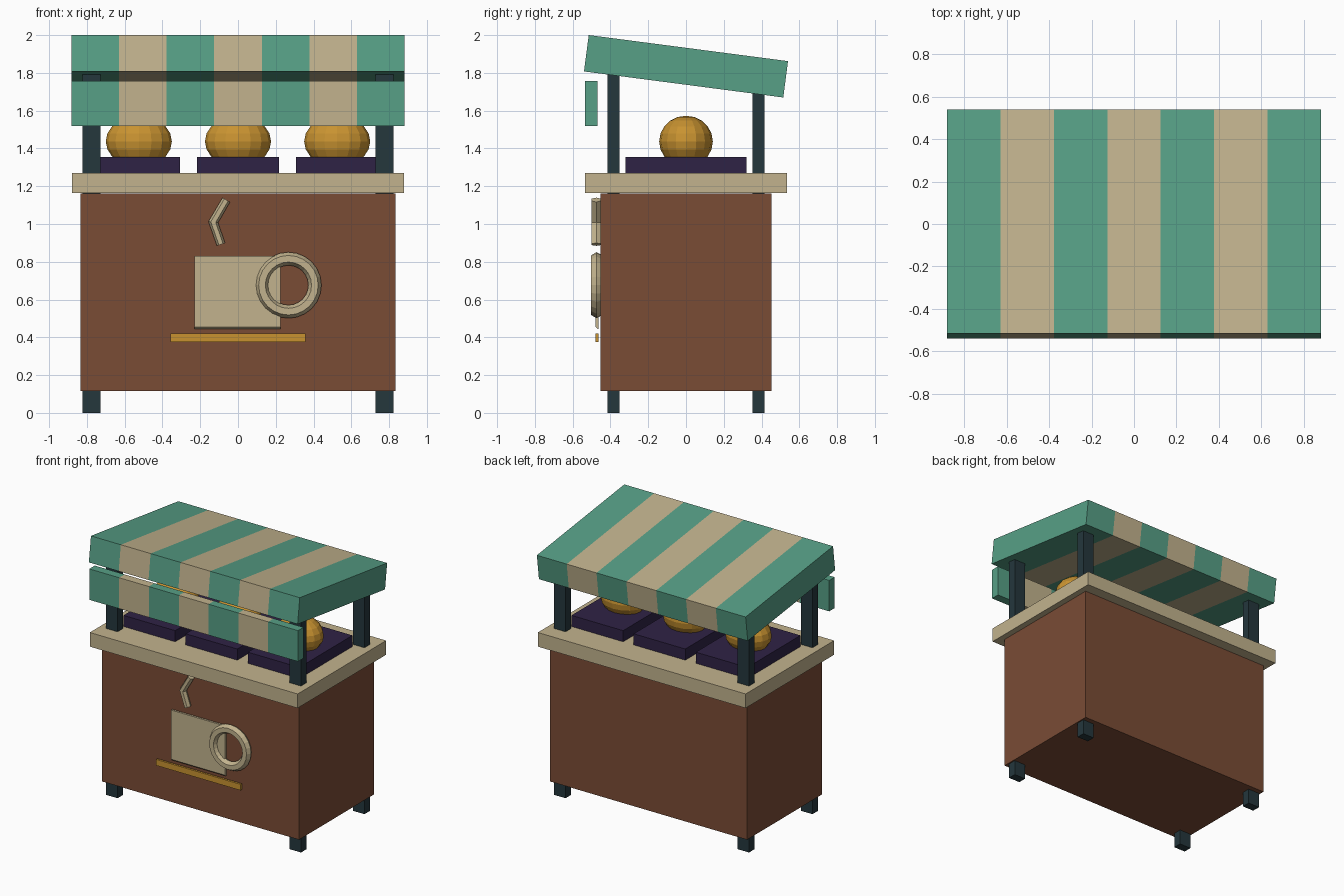
import bpy, bmesh, math
from mathutils import Matrix, Vector

if "Cube" in bpy.data.objects:
    bpy.data.objects.remove(bpy.data.objects["Cube"], do_unlink=True)


def material(name, rgb):
    m = bpy.data.materials.new(name)
    m.use_nodes = True
    m.diffuse_color = (*rgb, 1)
    m.node_tree.nodes["Principled BSDF"].inputs["Base Color"].default_value = (*rgb, 1)
    return m


TEAL = material("teal canvas", (0.095, 0.35, 0.24))
CREAM = material("cream", (0.54, 0.45, 0.27))
BROWN = material("brown wood", (0.195, 0.072, 0.036))
SLATE = material("dark slate", (0.018, 0.038, 0.046))
PURPLE = material("dark purple", (0.028, 0.016, 0.06))
GOLD = material("gold", (0.58, 0.29, 0.03))


def add(name, bm, *mats):
    mesh = bpy.data.meshes.new(name)
    bm.to_mesh(mesh)
    bm.free()
    for m in mats:
        mesh.materials.append(m)
    ob = bpy.data.objects.new(name, mesh)
    bpy.context.collection.objects.link(ob)
    return ob


def cube(center, size):
    bm = bmesh.new()
    mat = Matrix.Translation(center) @ Matrix.Diagonal((*size, 1))
    bmesh.ops.create_cube(bm, size=1, matrix=mat)
    return bm


def box(name, center, size, mat):
    return add(name, cube(center, size), mat)


def striped_box(name, center, size, stripes=7):
    """Box cut across x into alternating teal and cream stripes."""
    bm = cube((0, 0, 0), size)
    step = size[0] / stripes
    for i in range(1, stripes):
        bmesh.ops.bisect_plane(bm, geom=bm.verts[:] + bm.edges[:] + bm.faces[:],
                               plane_co=(i * step - size[0] / 2, 0, 0), plane_no=(1, 0, 0))
    for f in bm.faces:
        i = int((f.calc_center_median().x + size[0] / 2) / step)
        f.material_index = min(i, stripes - 1) % 2
    ob = add(name, bm, TEAL, CREAM)
    ob.location = center
    return ob


# Stand and counter
box("cabinet", (0, 0, 0.638), (1.666, 0.906, 1.046), BROWN)
box("countertop", (0, 0, 1.217), (1.756, 1.068, 0.108), CREAM)

# Posts running from the ground up into the sloping roof
for side, sx in (("right", -1), ("left", 1)):
    for end, sy, top in (("front", -1, 1.82), ("back", 1, 1.72)):
        box(f"{end}_{side}_post", (sx * 0.775, sy * 0.383, top / 2), (0.096, 0.064, top), SLATE)

# Awning and hanging front valance
roof = striped_box("awning_roof", (0, 0, 1.835), (1.764, 1.064, 0.194))
roof.rotation_euler.x = -0.13
striped_box("awning_valance", (0, -0.502, 1.638), (1.764, 0.066, 0.236))

# Trays, each with a round loaf
for name, x in (("right", -0.525), ("middle", 0), ("left", 0.525)):
    box(f"{name}_tray", (x, 0, 1.312), (0.436, 0.64, 0.088), PURPLE)
    bm = bmesh.new()
    bmesh.ops.create_uvsphere(bm, u_segments=16, v_segments=10, radius=1,
                              matrix=Matrix.Translation((x, 0, 1.437)) @ Matrix.Diagonal((0.175, 0.142, 0.136, 1)))
    add(f"{name}_loaf", bm, GOLD)

# Cup sign on the front: body with its lower front edge chamfered
SIGN_Y = -0.471
bm = cube((-0.003, SIGN_Y, 0.638), (0.456, 0.016, 0.386))
edge = [e for e in bm.edges if all(v.co.z < 0.5 and v.co.y < SIGN_Y for v in e.verts)]
bmesh.ops.bevel(bm, geom=edge, offset=0.01, segments=1, affect='EDGES')
add("cup_body", bm, CREAM)
box("cup_saucer", (0, SIGN_Y, 0.397), (0.714, 0.016, 0.046), GOLD)

# Cup handle
bpy.ops.mesh.primitive_torus_add(major_segments=24, minor_segments=6, major_radius=0.14,
                                 minor_radius=0.035, location=(0.267, -0.473, 0.676),
                                 rotation=(math.pi / 2, 0, 0))
handle = bpy.context.object
handle.name = "cup_handle"
handle.data.materials.append(CREAM)

# Bent wisp of steam, as a mitred six-sided tube
path = [Vector(p) for p in ((-0.062, -0.475, 1.128), (-0.131, -0.475, 1.01), (-0.09, -0.475, 0.892))]
bm = bmesh.new()
rings = []
for i, p in enumerate(path):
    a = (path[min(i + 1, 2)] - path[max(i - 1, 0)]).normalized()
    out = a.cross(Vector((0, 1, 0)))
    wide = 0.026 if i == 1 else 0.023
    rings.append([bm.verts.new(p + out * wide * math.cos(t) + Vector((0, 0.028 * math.sin(t), 0)))
                  for t in (k * math.pi / 3 for k in range(6))])
for a, b in zip(rings, rings[1:]):
    for k in range(6):
        bm.faces.new((a[k], a[(k + 1) % 6], b[(k + 1) % 6], b[k]))
bm.faces.new(rings[0])
bm.faces.new(rings[-1])
bmesh.ops.recalc_face_normals(bm, faces=bm.faces[:])
add("steam_wisp", bm, CREAM)
